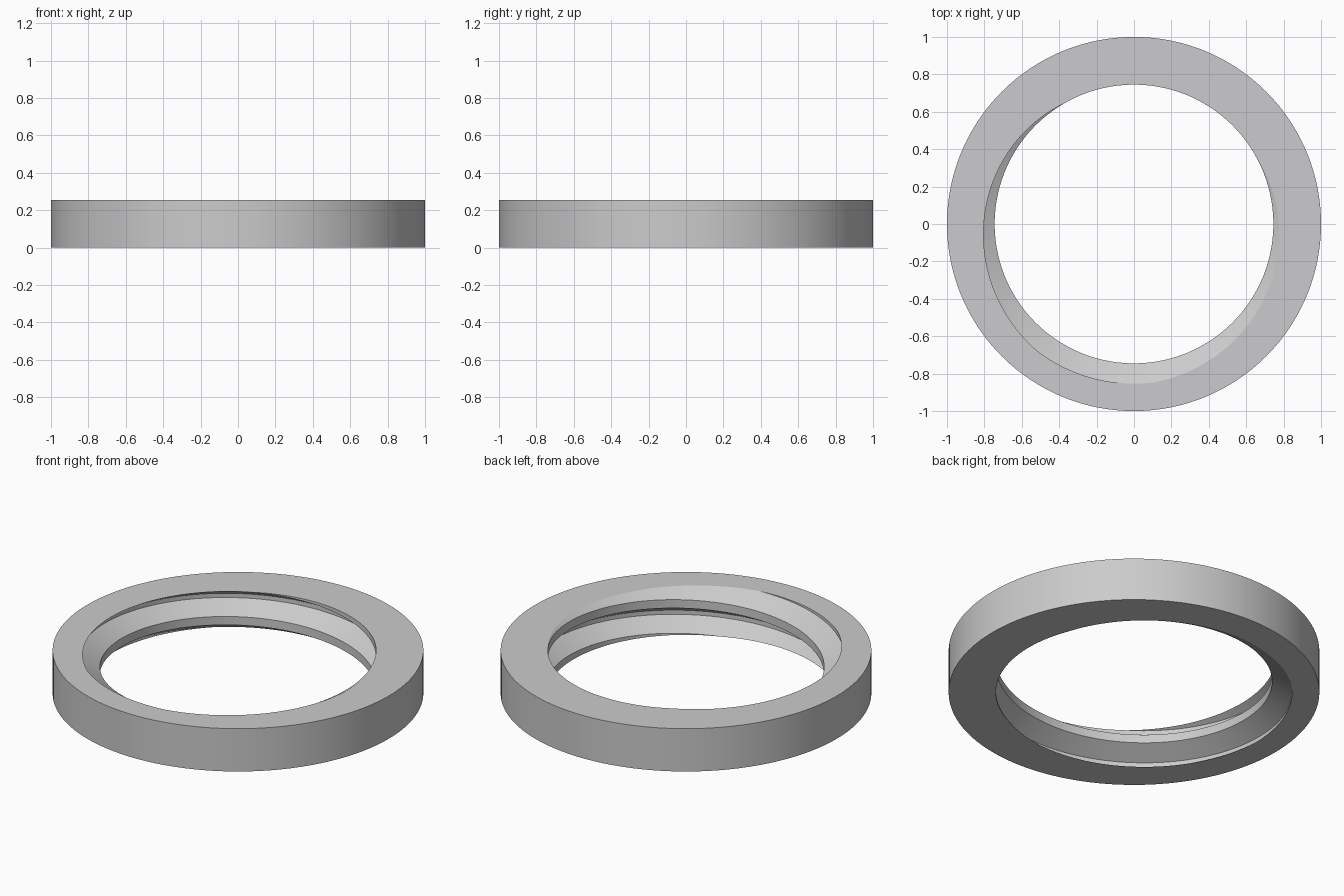
import bpy, bmesh, math

if "Cube" in bpy.data.objects:
    bpy.data.objects.remove(bpy.data.objects["Cube"])

H = 0.255            # ring height
R_OUT = 1.0          # outer radius
R_CREST = 0.745      # thread crest radius
PITCH = 0.2
R_ROOT = R_CREST + 0.625 * math.sqrt(3) / 2 * PITCH
START = math.radians(30)   # angle where a crest meets the top face
SEG = 192

# One thread tooth, as (height above the crest's upper edge, radius)
TOOTH = [(-PITCH / 4, R_CREST), (0.0, R_CREST),
         (PITCH * 5 / 16, R_ROOT), (PITCH * 7 / 16, R_ROOT)]


def thread_column(angle):
    """Thread outline at one angle, clipped to the ring height."""
    shift = H + PITCH * (angle - START) / (2 * math.pi)
    pts = [(z + shift + k * PITCH, r) for k in range(-4, 3) for z, r in TOOTH]

    def clip(limit):
        for (z0, r0), (z1, r1) in zip(pts, pts[1:]):
            if z0 <= limit <= z1:
                return limit, r0 + (r1 - r0) * (limit - z0) / (z1 - z0)

    low, high = clip(0.0), clip(H)
    return [low if z < 0 else high if z > H else (z, r) for z, r in pts]


# Closed section (thread, then outer wall) swept around the axis
bm = bmesh.new()
columns = []
for i in range(SEG + 1):
    a = 2 * math.pi * i / SEG
    section = thread_column(a) + [(H, R_OUT), (0.0, R_OUT)]
    columns.append([bm.verts.new((r * math.cos(a), r * math.sin(a), z))
                    for z, r in section])
for c0, c1 in zip(columns, columns[1:]):
    n = len(c0)
    for j in range(n):
        k = (j + 1) % n
        quad = [c0[j], c1[j], c1[k], c0[k]]
        # Drop corners that were clipped to the same place
        loop = [v for m, v in enumerate(quad)
                if (v.co - quad[m - 1].co).length > 1e-6]
        if len(loop) > 2:
            bm.faces.new(loop)
bmesh.ops.remove_doubles(bm, verts=bm.verts, dist=1e-5)
bmesh.ops.delete(bm, geom=[v for v in bm.verts if not v.link_faces], context='VERTS')
bmesh.ops.recalc_face_normals(bm, faces=bm.faces)

mesh = bpy.data.meshes.new("threaded_ring")
bm.to_mesh(mesh)
bm.free()

metal = bpy.data.materials.new("light grey")
metal.diffuse_color = (0.6, 0.6, 0.61, 1)
metal.use_nodes = True
metal.node_tree.nodes["Principled BSDF"].inputs["Base Color"].default_value = metal.diffuse_color
mesh.materials.append(metal)

ring = bpy.data.objects.new("threaded_ring", mesh)
bpy.context.collection.objects.link(ring)
bpy.context.view_layer.objects.active = ring
ring.select_set(True)
bpy.ops.object.shade_smooth_by_angle(angle=math.radians(25))
